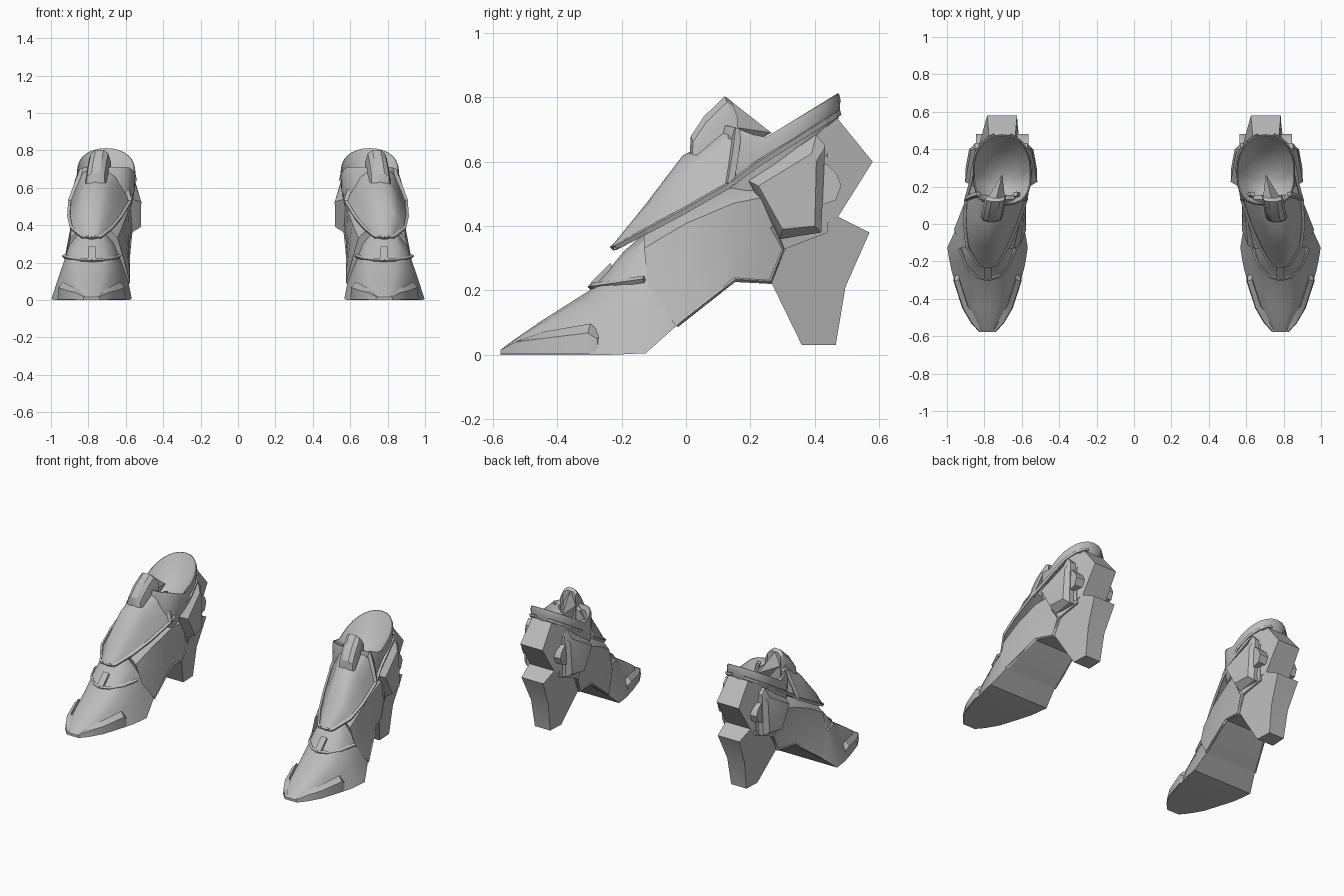
import bpy, bmesh, math

if "Cube" in bpy.data.objects:
    bpy.data.objects.remove(bpy.data.objects["Cube"])

grey = bpy.data.materials.new("grey")
grey.diffuse_color = (0.5, 0.5, 0.5, 1)
grey.use_nodes = True
grey.node_tree.nodes["Principled BSDF"].inputs["Base Color"].default_value = grey.diffuse_color


def lerp(a, b, t):
    return a + (b - a) * t


def table(y, pts):
    """Piecewise linear lookup."""
    if y <= pts[0][0]:
        return pts[0][1]
    for (a, va), (b, vb) in zip(pts, pts[1:]):
        if y <= b:
            return lerp(va, vb, (y - a) / (b - a))
    return pts[-1][1]


def cx(y):
    """Centre line of one shoe, curving inward toward the heel."""
    return table(y, [(-0.1, 0.783), (0.3, 0.705)])


def finish(ob):
    """Shared material, and the second shoe by mirroring."""
    ob.data.materials.append(grey)
    m = ob.modifiers.new("pair", 'MIRROR')
    m.use_axis[0] = True
    return ob


def mesh(name, verts, faces, smooth=True):
    me = bpy.data.meshes.new(name)
    me.from_pydata(verts, [], faces)
    bm = bmesh.new()
    bm.from_mesh(me)
    bmesh.ops.recalc_face_normals(bm, faces=bm.faces)
    bm.to_mesh(me)
    bm.free()
    ob = bpy.data.objects.new(name, me)
    bpy.context.collection.objects.link(ob)
    if smooth:
        bpy.ops.object.select_all(action='DESELECT')
        bpy.context.view_layer.objects.active = ob
        ob.select_set(True)
        bpy.ops.object.shade_smooth_by_angle(angle=math.radians(30))
    return finish(ob)


def rings(name, rows, caps=True):
    """Skin closed rings of equal length."""
    n = len(rows[0])
    faces = [(i * n + j, i * n + (j + 1) % n, (i + 1) * n + (j + 1) % n, (i + 1) * n + j)
             for i in range(len(rows) - 1) for j in range(n)]
    if caps:
        faces += [tuple(range(n)), tuple(range((len(rows) - 1) * n, len(rows) * n))]
    return mesh(name, [p for r in rows for p in r], faces)


def loft(name, stations):
    """Stations: y, bottom z, top z, bottom half width, top half width, lean."""
    rows = []
    for y, zb, zt, wb, wt, lean in stations:
        h = zt - zb
        half = [(wb, 0), (lerp(wb, wt, 0.5), 0.4), (wt, 0.78), (wt * 0.6, 0.94)]
        prof = half + [(0, 1)] + [(-w, t) for w, t in reversed(half)]
        rows.append([(cx(y) + w, y - min(lean, 0.7 * t * h), zb + t * h) for w, t in prof])
    return rings(name, rows)


def slab(name, pts):
    """Side profile (y, z, half width) spanning both sides of the centre line."""
    rows = [[(cx(y) + s * w, y, z) for y, z, w in pts] for s in (-1, 1)]
    return rings(name, rows)


def bar(name, paths, r):
    """Faceted trim along (offset, y, z) paths."""
    cu = bpy.data.curves.new(name, 'CURVE')
    cu.dimensions = '3D'
    cu.bevel_depth = r
    cu.bevel_resolution = 0
    cu.use_fill_caps = True
    for path in paths:
        sp = cu.splines.new('POLY')
        sp.points.add(len(path) - 1)
        for p, (o, y, z) in zip(sp.points, path):
            p.co = (cx(y) + o, y, z, 1)
        sp.use_smooth = False
    ob = bpy.data.objects.new(name, cu)
    bpy.context.collection.objects.link(ob)
    return finish(ob)


def both(path):
    return [[(s * o, y, z) for o, y, z in path] for s in (-1, 1)]


# Forefoot with flat sole
loft("forefoot", [
    (-0.577, 0, 0.015, 0.043, 0.03, 0), (-0.53, 0, 0.05, 0.083, 0.055, 0),
    (-0.45, 0, 0.105, 0.13, 0.085, 0), (-0.30, 0, 0.20, 0.178, 0.11, 0),
    (-0.24, 0, 0.265, 0.195, 0.112, 0), (-0.19, 0.002, 0.325, 0.205, 0.114, 0),
    (-0.125, 0.005, 0.38, 0.215, 0.116, 0), (-0.03, 0.09, 0.42, 0.185, 0.110, 0)])

# Arch and rear quarter, slightly proud of the forefoot
loft("quarter", [
    (-0.03, 0.088, 0.40, 0.193, 0.126, 0.1), (0.06, 0.155, 0.48, 0.173, 0.140, 0.06),
    (0.15, 0.23, 0.54, 0.152, 0.147, 0), (0.26, 0.22, 0.57, 0.13, 0.148, 0),
    (0.31, 0.33, 0.58, 0.13, 0.148, 0), (0.44, 0.38, 0.69, 0.105, 0.105, 0)])

# Tongue panel above the strap line
loft("tongue", [
    (-0.225, 0.325, 0.345, 0.05, 0.035, 0), (-0.12, 0.38, 0.475, 0.105, 0.065, 0),
    (-0.01, 0.44, 0.62, 0.137, 0.072, 0), (0.03, 0.46, 0.64, 0.144, 0.078, 0),
    (0.13, 0.52, 0.715, 0.16, 0.096, 0), (0.155, 0.54, 0.70, 0.158, 0.10, 0)])


# Open ankle collar with a funnel-shaped interior
def collar_half(y):
    t = min(1, abs((y - 0.29) / 0.19))
    n = 3 if y < 0.29 else 2.1
    return 0.157 * (1 - t ** n) ** (1 / n)


def low_z(y):
    return 0.525 + (y - 0.13) * 0.63


def rim_z(y):
    return table(y, [(0.13, 0.712), (0.24, 0.672), (0.48, 0.812)])


def collar_ring(scale, zf, shift=0):
    r = []
    for i in range(28):
        a = math.tau * i / 28
        y = 0.29 - 0.19 * math.cos(a)
        o = collar_half(y) * (1 if math.sin(a) >= 0 else -1)
        r.append((0.705 + o * scale, 0.29 - shift + (y - 0.29) * scale, zf(y)))
    return r


rings("collar", [
    collar_ring(0.90, lambda y: low_z(y) - 0.06), collar_ring(0.98, low_z),
    collar_ring(1.0, lambda y: rim_z(y) - 0.02), collar_ring(0.975, rim_z),
    collar_ring(0.95, rim_z), collar_ring(0.72, lambda y: lerp(rim_z(y), 0.585, 0.5), 0.025),
    collar_ring(0.42, lambda y: lerp(rim_z(y), 0.585, 0.85), 0.05),
    collar_ring(0.12, lambda y: 0.58, 0.07)])

# Strap running from the tongue tip up around the collar
strap = [(0.0, -0.226, 0.335), (0.05, -0.213, 0.338), (0.108, -0.12, 0.387), (0.138, -0.01, 0.445),
         (0.16, 0.13, 0.525)]
strap += [(collar_half(y) * 0.99, y, low_z(y) + 0.01) for y in (0.22, 0.30, 0.38, 0.43, 0.46, 0.474)]
bar("strap", both(strap), 0.011)
bar("side_strap", both([(0.158, 0.135, 0.53), (0.128, 0.15, 0.62), (0.098, 0.16, 0.70)]), 0.015)

# Rounded pull tab on top of the tongue
tab = [(0.01, 0.60), (0.015, 0.68), (0.055, 0.74), (0.12, 0.803), (0.14, 0.79), (0.14, 0.66)]
rings("pull_tab", [[(cx(y) + w, y + d * 0.4, z - d) for y, z in tab]
                   for w, d in ((-0.056, 0.05), (-0.046, 0.018), (-0.022, 0), (0.022, 0),
                                (0.046, 0.018), (0.056, 0.05))])
mesh("tab_back", [(cx(0.13) - 0.05, 0.13, 0.71), (cx(0.13) + 0.05, 0.13, 0.71),
                  (cx(0.13), 0.125, 0.80), (0.705, 0.265, 0.69), (0.705, 0.15, 0.62)],
     [(0, 2, 3), (2, 1, 3), (0, 3, 4), (1, 4, 3), (0, 4, 1, 2)], False)

# Heel and counter block
slab("heel", [(0.265, 0.225, 0.12), (0.36, 0.03, 0.06), (0.465, 0.03, 0.055), (0.495, 0.21, 0.062),
              (0.57, 0.38, 0.078), (0.47, 0.43, 0.09), (0.40, 0.42, 0.115), (0.31, 0.38, 0.125)])
slab("counter_block", [(0.40, 0.39, 0.125), (0.40, 0.68, 0.13), (0.47, 0.735, 0.07),
                       (0.58, 0.60, 0.08), (0.47, 0.425, 0.085)])

# Faceted ankle pods and round knobs on both sides
base = [(0.195, 0.54), (0.29, 0.36), (0.42, 0.38), (0.432, 0.65), (0.405, 0.685)]
face = [(0.225, 0.525, 0.193), (0.30, 0.39, 0.19), (0.40, 0.40, 0.172),
        (0.405, 0.60, 0.163), (0.39, 0.625, 0.163)]
knob = [(0.40, 0.60), (0.44, 0.59), (0.47, 0.56), (0.482, 0.525), (0.465, 0.48), (0.42, 0.465)]
for s, side in ((1, "outer"), (-1, "inner")):
    rows = [[(0.71 + s * w, y, z) for y, z in base] for w in (0.08, 0.14)]
    rows.append([(0.71 + s * w, y, z) for y, z, w in face])
    rings(side + "_ankle_pod", rows)
    rings(side + "_knob", [[(0.705 + s * w, y, z) for y, z in knob] for w in (0.08, 0.14)])

# Toe guard wrapping the front
half = [(0.178, -0.275, 0.07), (0.182, -0.305, 0.097), (0.135, -0.45, 0.072),
        (0.088, -0.53, 0.057), (0.045, -0.577, 0.022)]
rows = []
for s, part in ((-1, half), (1, half[::-1])):
    for w, y, z in part:
        iy = y + (0.035 if y < -0.5 else 0.008)
        rows.append([(cx(y) + s * w, y, 0.004), (cx(y) + s * (w - 0.004), y, z * 0.7),
                     (cx(y) + s * (w - 0.03), iy, z), (cx(y) + s * (w - 0.04), iy, 0.004)])
rings("toe_guard", rows)

# Vamp trim, buckle and quarter edging
bar("vamp_trim", both([(0, -0.295, 0.212), (0.055, -0.28, 0.214), (0.112, -0.22, 0.222),
                       (0.148, -0.13, 0.235)]), 0.011)
slab("buckle", [(-0.30, 0.205, 0.02), (-0.295, 0.225, 0.02), (-0.235, 0.285, 0.02), (-0.22, 0.25, 0.02)])
bar("quarter_edge", both([(0.184, -0.03, 0.094), (0.148, 0.15, 0.235), (0.126, 0.26, 0.228),
                          (0.128, 0.30, 0.33), (0.142, 0.27, 0.40)]), 0.009)
